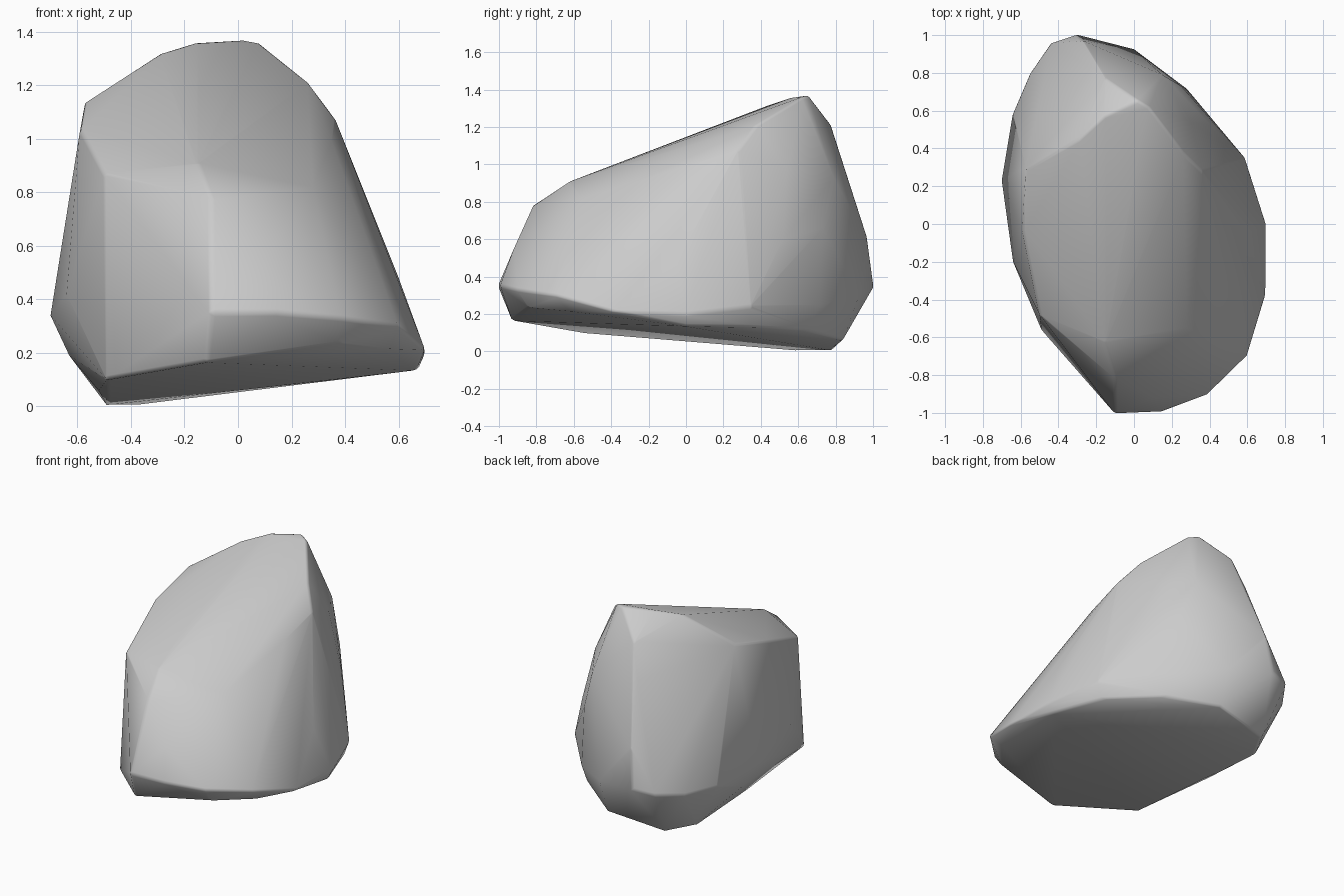
import bpy, bmesh

# Key corners of the boulder, grouped from bottom to top
base = [(-.49, .6, .005), (-.39, .78, .005), (-.52, .1, .06), (-.49, -.56, .10),
        (-.12, -.93, .165), (.38, -.84, .235), (.57, -.62, .215),
        (.67, 0, .135), (.55, .34, .13), (.28, .65, .11), (0, .84, .06), (-.63, .3, .19)]
girth = [(-.7, .23, .34), (-.64, .59, .3), (-.55, .8, .3), (-.44, .96, .33), (-.3, 1.005, .35),
         (0, .925, .3), (.28, .715, .25), (.59, .345, .24), (.7, 0, .2), (.7, -.37, .21),
         (.6, -.7, .3), (.39, -.905, .33), (.15, -.995, .35), (-.1, -1.005, .35), (-.64, -.2, .42)]
shoulder = [(-.27, .97, .6), (-.22, .83, 1.0), (-.5, -.48, .87), (-.1, -.82, .78), (.1, -.92, .55),
            (.28, -.55, .82), (.35, 0, .99), (.36, .28, 1.08), (.15, .79, .93), (.25, .73, .66),
            (.6, -.05, .48), (.43, .2, .87), (.3, .54, .97), (.41, .52, .6)]
crown = [(-.575, .29, 1.135), (-.59, -.04, 1.035), (-.15, -.63, .905), (.26, .38, 1.215),
         (.08, .62, 1.36), (.02, .655, 1.37), (-.16, .57, 1.36), (-.29, .45, 1.32),
         (-.15, .77, 1.22)]

# Boulder: convex shell around the corners
bm = bmesh.new()
for co in base + girth + shoulder + crown:
    bm.verts.new(co)
bmesh.ops.convex_hull(bm, input=bm.verts)
loose = [v for v in bm.verts if not v.link_faces]
bmesh.ops.delete(bm, geom=loose, context='VERTS')
bmesh.ops.recalc_face_normals(bm, faces=bm.faces)
mesh = bpy.data.meshes.new("boulder")
bm.to_mesh(mesh)
bm.free()
for p in mesh.polygons:
    p.use_smooth = True
boulder = bpy.data.objects.new("boulder", mesh)
bpy.context.collection.objects.link(boulder)

# Slightly worn edges with soft shading
bev = boulder.modifiers.new("worn_edges", 'BEVEL')
bev.width = 0.015
bev.segments = 2
bev.limit_method = 'ANGLE'
bev.angle_limit = 0.6
